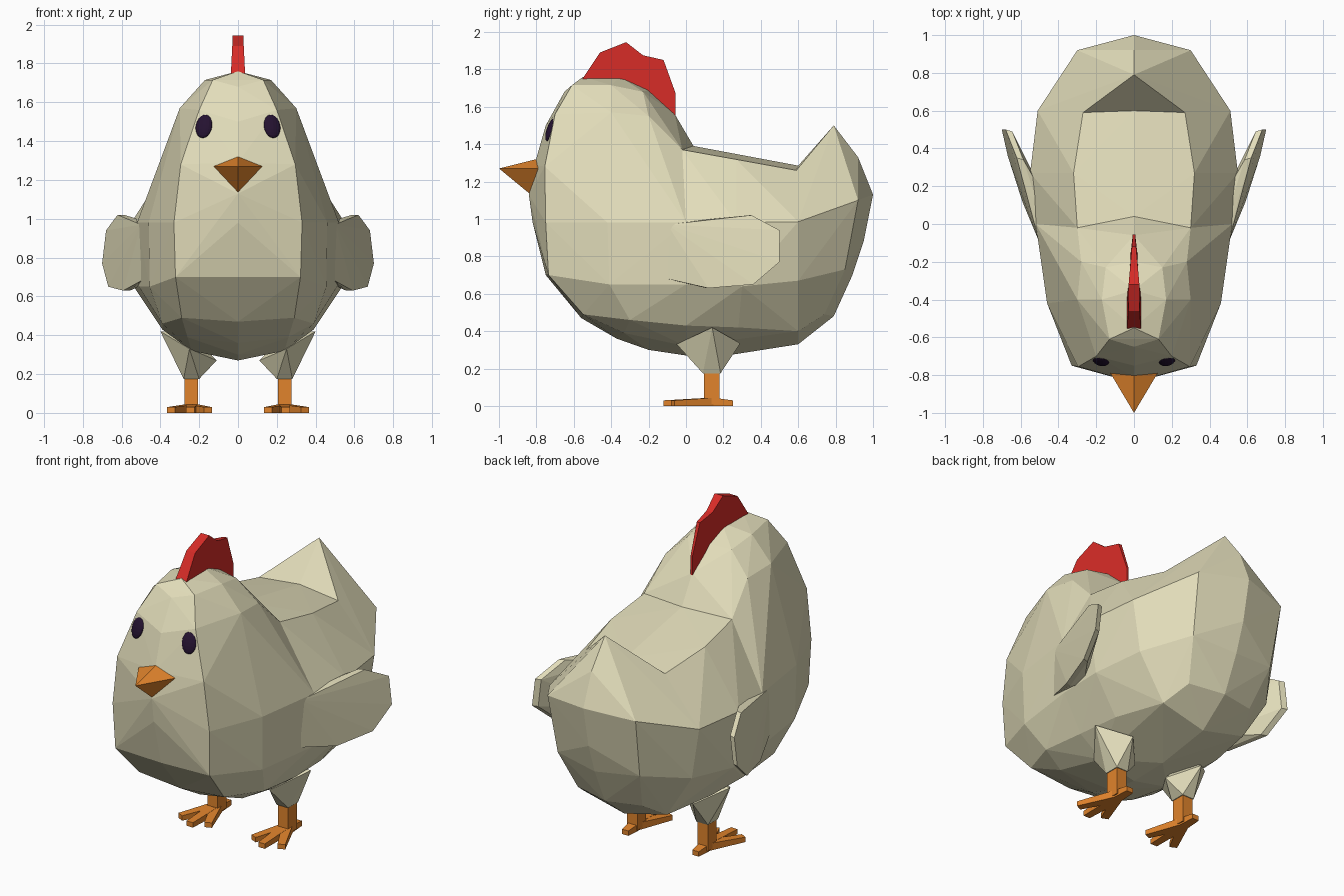
import bpy, bmesh, math
from mathutils import Vector

if "Cube" in bpy.data.objects:
    bpy.data.objects.remove(bpy.data.objects["Cube"])


def material(name, rgb):
    m = bpy.data.materials.new(name)
    m.diffuse_color = (*rgb, 1)
    m.use_nodes = True
    m.node_tree.nodes["Principled BSDF"].inputs["Base Color"].default_value = m.diffuse_color
    return m


CREAM = material("cream_feather", (0.76, 0.72, 0.49))
ORANGE = material("orange_beak_leg", (0.75, 0.23, 0.025))
RED = material("red_comb", (0.68, 0.025, 0.02))
DARK = material("dark_eye", (0.018, 0.006, 0.03))


def finish(bm, name, mat):
    bmesh.ops.recalc_face_normals(bm, faces=bm.faces)
    me = bpy.data.meshes.new(name)
    bm.to_mesh(me)
    bm.free()
    me.materials.append(mat)
    ob = bpy.data.objects.new(name, me)
    bpy.context.collection.objects.link(ob)
    return ob


def add_hull(bm, points, open_ends=()):
    """Add a convex shell to bm, leaving out faces that lie on the open ends."""
    tmp = bmesh.new()
    for p in points:
        tmp.verts.new(p)
    res = bmesh.ops.convex_hull(tmp, input=tmp.verts)
    junk = {v for v in res["geom_interior"] + res["geom_unused"]
            if isinstance(v, bmesh.types.BMVert)}
    bmesh.ops.delete(tmp, geom=list(junk), context="VERTS")
    for f in tmp.faces:
        co = [v.co.copy() for v in f.verts]
        if any(all(min((c - Vector(e)).length for e in end) < 1e-4 for c in co)
               for end in open_ends):
            continue
        bm.faces.new([bm.verts.new(c) for c in co])
    tmp.free()


def hull(name, mat, points):
    bm = bmesh.new()
    add_hull(bm, points)
    bmesh.ops.remove_doubles(bm, verts=bm.verts, dist=1e-4)
    return finish(bm, name, mat)


def both(points):
    """Mirror half the points across x = 0."""
    return points + [(-x, y, z) for x, y, z in points if x > 0]


# Body: three convex shells that meet at the neck and rump sections
neck = both([(0, .04, 1.39), (.3, -.02, 1.37), (.52, 0, .98), (.51, 0, .65),
             (.39, 0, .43), (.24, 0, .32), (0, 0, .27)])
rump = both([(0, .6, 1.285), (.27, .59, 1.26), (.51, .6, .985), (.46, .6, .67),
             (.29, .6, .4), (0, .6, .33)])
chest = both([
    # centre line, from the crown forward and down
    (0, -.06, 1.56), (0, -.2, 1.69), (0, -.35, 1.76), (0, -.55, 1.76),
    (0, -.65, 1.68), (0, -.75, 1.5), (0, -.81, 1.29), (0, -.84, 1.13),
    (0, -.82, .98), (0, -.75, .7), (0, -.56, .47), (0, -.37, .36), (0, -.2, .3),
    # edge of the front panel
    (.13, -.61, 1.715), (.2, -.7, 1.56), (.295, -.755, 1.28), (.33, -.75, .98),
    (.322, -.735, .7), (.29, -.55, .49), (.26, -.33, .39),
    # side of the head and breast
    (.17, -.4, 1.715), (.15, -.23, 1.68), (.3, -.4, 1.57), (.28, -.2, 1.55),
    (.36, -.4, 1.29), (.46, -.42, .98), (.455, -.41, .65), (.39, -.3, .46)])
waist = both([(0, .28, 1.345), (.32, .27, 1.318), (.55, .27, .98),
              (.53, .3, .64), (.37, .28, .42), (0, .25, .275)])
tail = both([(0, .79, 1.5), (0, .92, 1.33), (0, 1, 1.13), (.3, .92, 1.1),
             (0, .95, .88), (.28, .85, .73), (0, .89, .7), (.22, .74, .49),
             (0, .79, .48)])
bm = bmesh.new()
add_hull(bm, chest + neck, [neck])
add_hull(bm, neck + waist + rump, [neck, rump])
add_hull(bm, rump + tail, [rump])
bmesh.ops.remove_doubles(bm, verts=bm.verts, dist=1e-4)
finish(bm, "body", CREAM)

# Beak
hull("beak", ORANGE, both([(0, -1, 1.27), (0, -.8, 1.32), (0, -.83, 1.13),
                           (.125, -.79, 1.27)]))

# Comb: side outline given thickness that tapers to the back
outline = [(-.56, 1.74), (-.46, 1.89), (-.32, 1.945), (-.23, 1.875),
           (-.12, 1.85), (-.055, 1.67), (-.055, 1.55), (-.2, 1.64), (-.35, 1.72)]
bm = bmesh.new()
sides = []
for s in (-1, 1):
    sides.append([bm.verts.new((s * min(.037, .006 + .11 * (-.05 - y))
                                * (1 if z < 1.8 else .8), y, z))
                  for y, z in outline])
    bm.faces.new(sides[-1])
for i in range(len(outline)):
    j = (i + 1) % len(outline)
    bm.faces.new((sides[0][i], sides[0][j], sides[1][j], sides[1][i]))
finish(bm, "comb", RED)

wing_edge = [(.15, 1.0), (.35, 1.02), (.5, .94), (.5, .77), (.36, .65), (.12, .63)]

for s, side in ((1, "right"), (-1, "left")):
    def m(points):
        return [(s * x, y, z) for x, y, z in points]

    # Eye: flattened ball lying on the sloping face
    bpy.ops.mesh.primitive_uv_sphere_add(
        segments=16, ring_count=10, radius=1, location=(s * .176, -.722, 1.478),
        rotation=(math.radians(-20), 0, s * math.radians(17)))
    eye = bpy.context.object
    eye.name = side + "_eye"
    eye.scale = (.045, .02, .066)
    eye.data.materials.append(DARK)

    # Wing: plate flaring outward to the back and below
    outer = [(.505 + .33 * y + .12 * (1.02 - z), y, z) for y, z in wing_edge]
    inner = [(x - .035, y - .01, z) for x, y, z in outer]
    root = [(.5, -.1, .97), (.5, -.1, .68), (.45, .1, .97), (.45, .1, .68)]
    hull(side + "_wing", CREAM, m(outer + inner + root))

    # Thigh
    hull(side + "_thigh", CREAM, m(
        [(x, y, .175) for x in (.2, .28) for y in (.09, .185)] +
        [(.25, -.05, .33), (.4, .14, .42), (.25, .29, .335), (.11, .14, .27),
         (.25, .14, .42)]))

    # Shank
    hull(side + "_shank", ORANGE, m(
        [(x, y, z) for z in (.01, .178) for x in (.205, .275) for y in (.095, .18)]))

    # Toes: three forward and one back, each tapering in height
    base = Vector((.24, .14))
    for n, tip in enumerate(((.245, -.12), (.155, -.07), (.345, -.07), (.24, .25))):
        tip = Vector(tip)
        d = (tip - base).normalized()
        p = Vector((-d.y, d.x))
        pts = []
        for c, w, h in ((base, .03, .045), (tip, .022, .03)):
            for k in (-1, 1):
                q = c + p * (w * k)
                pts += [(q.x, q.y, 0), (q.x, q.y, h)]
        hull(f"{side}_toe_{n + 1}", ORANGE, m(pts))
